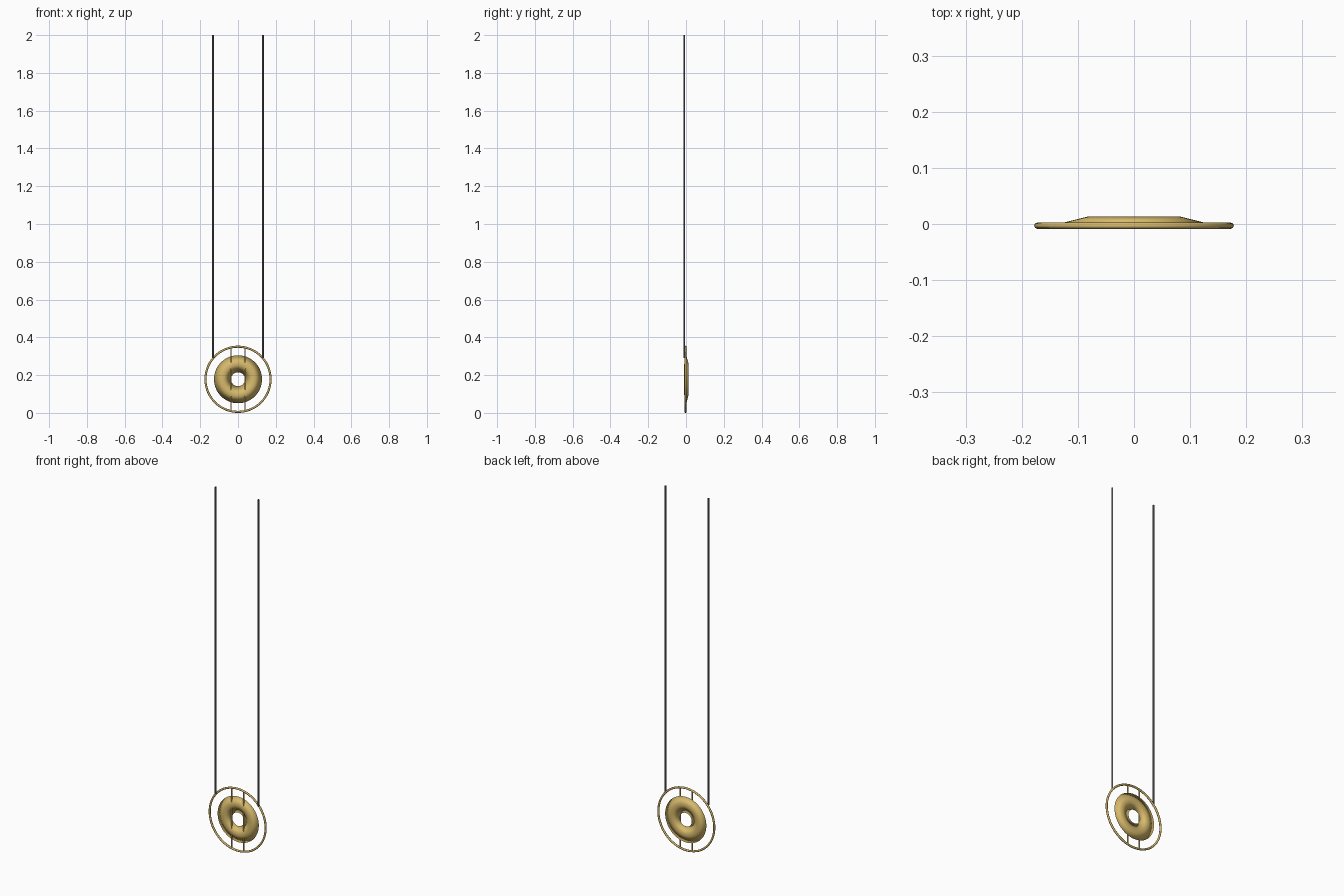
import bpy, math

if "Cube" in bpy.data.objects:
    bpy.data.objects.remove(bpy.data.objects["Cube"])

CZ = 0.178  # height of the ring centre


def material(name, rgb):
    m = bpy.data.materials.new(name)
    m.diffuse_color = (*rgb, 1)
    m.use_nodes = True
    m.node_tree.nodes["Principled BSDF"].inputs["Base Color"].default_value = m.diffuse_color
    return m


gold = material("brass gold", (0.68, 0.49, 0.15))
grey = material("dark grey cable", (0.15, 0.15, 0.155))


def finish(ob, name, mat):
    ob.name = name
    ob.data.materials.append(mat)
    for p in ob.data.polygons:
        p.use_smooth = True


def lathe(name, profile, mat, sides=72):
    """Spin a closed (radius, y) profile about the y axis through the ring centre."""
    n = len(profile)
    verts, faces = [], []
    for i in range(sides):
        a = 2 * math.pi * i / sides
        verts += [(r * math.cos(a), y, CZ + r * math.sin(a)) for r, y in profile]
        k = (i + 1) % sides
        for j in range(n):
            m = (j + 1) % n
            faces.append((i * n + j, i * n + m, k * n + m, k * n + j))
    me = bpy.data.meshes.new(name)
    me.from_pydata(verts, [], faces)
    ob = bpy.data.objects.new(name, me)
    bpy.context.collection.objects.link(ob)
    finish(ob, name, mat)


def rod(name, x, y, z0, z1, radius, mat):
    """Upright open-ended tube."""
    bpy.ops.mesh.primitive_cylinder_add(vertices=12, radius=radius, depth=z1 - z0,
                                        end_fill_type='NOTHING',
                                        location=(x, y, (z0 + z1) / 2))
    finish(bpy.context.object, name, mat)


# Outer ring with a round section
lathe("outer_ring", [(0.1725 + 0.0055 * math.cos(math.pi * k / 4),
                      -0.003 + 0.0055 * math.sin(math.pi * k / 4)) for k in range(8)], gold)

# Flattened ring-shaped disc: diamond section, softly shaded
lathe("centre_disc", [(0.127, 0.002), (0.082, 0.0133), (0.037, 0.002), (0.082, -0.0093)], gold)

for side, s in (("left", -1), ("right", 1)):
    # Support bars joining ring and disc
    rod(side + "_support_bar", s * 0.037, -0.003, CZ - 0.168, CZ + 0.168, 0.0035, gold)
    # Hanging cables, just in front of the ring centre
    rod(side + "_cable", s * 0.132, -0.009, CZ + 0.113, 2.0, 0.0045, grey)
